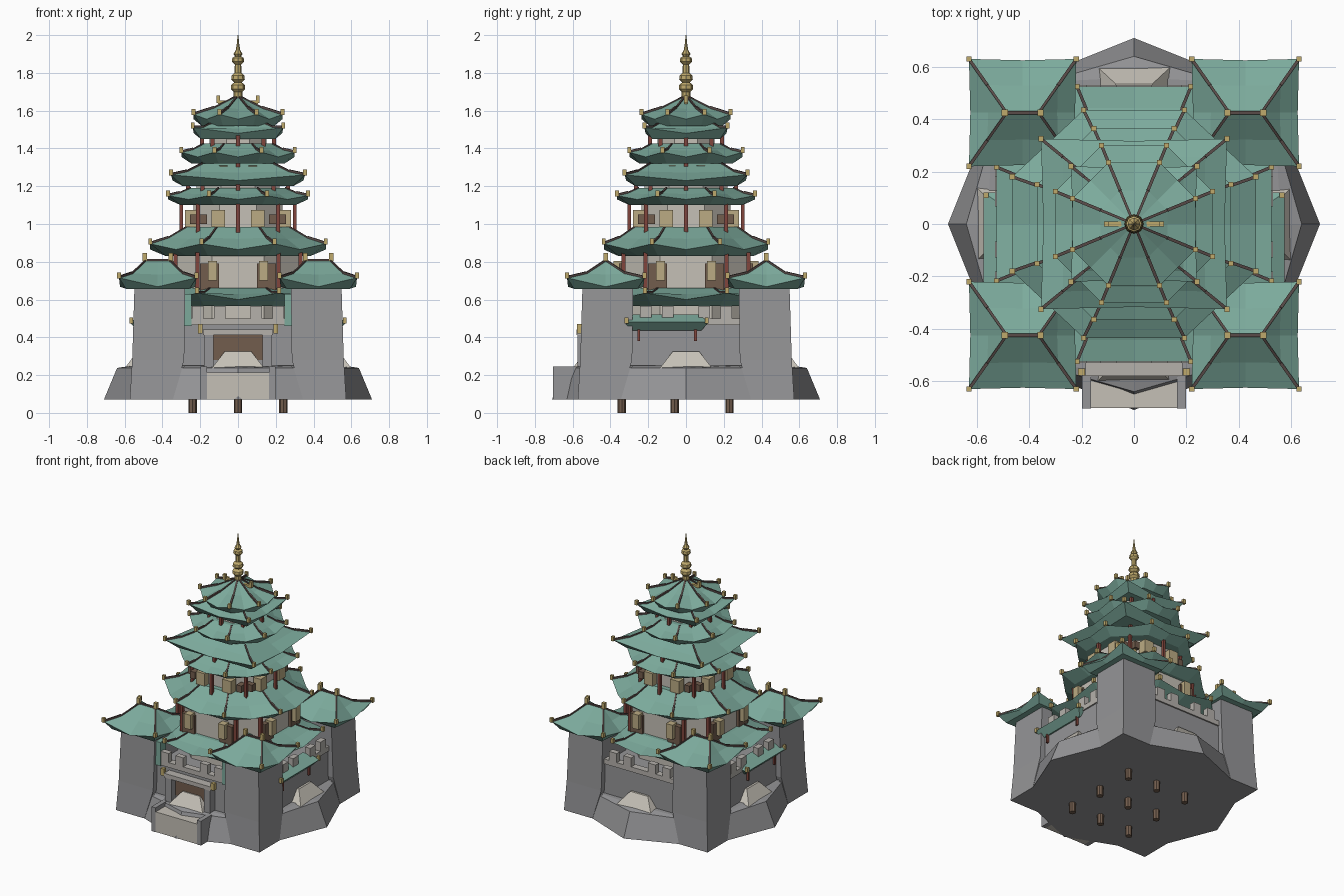
import bpy, bmesh, math
from mathutils import Vector, Matrix

if "Cube" in bpy.data.objects:
    bpy.data.objects.remove(bpy.data.objects["Cube"], do_unlink=True)


def material(name, rgb):
    m = bpy.data.materials.new(name)
    m.use_nodes = True
    m.diffuse_color = (*rgb, 1)
    m.node_tree.nodes["Principled BSDF"].inputs["Base Color"].default_value = (*rgb, 1)
    return m


GREEN = material("roof green", (0.2, 0.4, 0.33))
GREY = material("stone grey", (0.3, 0.3, 0.31))
PALE = material("pale stone", (0.46, 0.44, 0.41))
PLASTER = material("plaster", (0.56, 0.53, 0.47))
GOLD = material("gold", (0.52, 0.4, 0.15))
TAN = material("tan panel", (0.5, 0.41, 0.23))
RED = material("column red", (0.22, 0.06, 0.045))
BROWN = material("timber brown", (0.17, 0.11, 0.075))
DARK = material("hip ridge dark", (0.1, 0.07, 0.065))


def finish(bm, name, mat):
    bmesh.ops.recalc_face_normals(bm, faces=bm.faces)
    mesh = bpy.data.meshes.new(name)
    bm.to_mesh(mesh)
    bm.free()
    mesh.materials.append(mat)
    ob = bpy.data.objects.new(name, mesh)
    bpy.context.collection.objects.link(ob)


def box(bm, x, y, z):
    # x, y, z are (low, high) ranges
    mid = Vector(((x[0] + x[1]) / 2, (y[0] + y[1]) / 2, (z[0] + z[1]) / 2))
    size = Matrix.Diagonal((abs(x[1] - x[0]), abs(y[1] - y[0]), abs(z[1] - z[0]), 1))
    return bmesh.ops.create_cube(bm, size=1, matrix=Matrix.Translation(mid) @ size)["verts"]


def block(bm, c, w, h):
    box(bm, (c[0] - w, c[0] + w), (c[1] - w, c[1] + w), (c[2] - h, c[2] + h))


def bar(bm, p, q, w):
    d = q - p
    m = Matrix.Translation((p + q) / 2) @ d.to_track_quat("Z", "Y").to_matrix().to_4x4()
    bmesh.ops.create_cube(bm, size=1, matrix=m @ Matrix.Diagonal((w, w, d.length, 1)))


def loft(bm, rings):
    rows = [[bm.verts.new(p) for p in ring] for ring in rings]
    n = len(rows[0])
    for a, b in zip(rows, rows[1:]):
        for i in range(n):
            bm.faces.new((a[i], a[(i + 1) % n], b[(i + 1) % n], b[i]))
    bm.faces.new(rows[0][::-1])
    bm.faces.new(rows[-1])


R8 = 1 / math.cos(math.pi / 8)
OCT = [(R8 * math.cos(a), R8 * math.sin(a)) for a in [math.pi / 8 + k * math.pi / 4 for k in range(8)]]
SQUARE = [(1, 1), (-1, 1), (-1, -1), (1, -1)]


def roof(name, shape, centre, half, top, zs):
    # zs: underside, eave middle, corner tip, top; square eaves bow inwards
    (rx, ry), (tx, ty) = half, top
    zb, ze, zt, zp = zs
    cx, cy = centre
    bow = 0.975 if shape is SQUARE else 1
    levels = [(0.82 * rx, 0.82 * ry, zb, 0), (rx, ry, ze, zt - ze),
              (rx * 0.5 + tx * 0.5, ry * 0.5 + ty * 0.5, ze + (zp - ze) * 0.47, 0.006), (tx, ty, zp, 0)]
    rings, hips = [], []
    for sx, sy, z, lift in levels:
        pts = [Vector((cx + x * sx, cy + y * sy, z + lift)) for x, y in shape]
        ring = []
        for i, p in enumerate(pts):
            m = (p + pts[(i + 1) % len(pts)]) / 2
            ring += [p, Vector((cx + (m.x - cx) * bow, cy + (m.y - cy) * bow, z))]
        rings.append(ring)
        hips.append(pts)
    bm = bmesh.new()
    loft(bm, rings)
    finish(bm, name, GREEN)
    ridges, knobs = bmesh.new(), bmesh.new()
    for a, b, c in zip(*hips[1:]):
        up = Vector((0, 0, 0.004))
        bar(ridges, a + up, b + up, 0.012)
        bar(ridges, b, c, 0.01)
        block(knobs, a + up * 3, 0.01, 0.016)
    finish(ridges, name + "_hips", DARK)
    finish(knobs, name + "_finials", GOLD)


# Timber footings under the base
bm = bmesh.new()
for x in (-0.24, 0, 0.24):
    for y in (-0.34, -0.06, 0.23):
        bmesh.ops.create_cone(bm, segments=8, radius1=0.022, radius2=0.022, depth=0.08, cap_ends=True,
                              matrix=Matrix.Translation((x, y, 0.04)))
finish(bm, "footings", BROWN)

# Stone plinth with a pointed bulge between the towers on each side
bm = bmesh.new()
rings = []
for c, s, m, z in ((0.572, 0.345, 0.71, 0.07), (0.555, 0.295, 0.64, 0.238), (0.545, 0.28, 0.56, 0.25)):
    ring = []
    for k in range(4):
        turn = Matrix.Rotation(k * math.pi / 2, 3, "Z")
        ring += [turn @ Vector(p) for p in ((c, -c, z), (c, -s, z), (m, 0, z), (c, s, z))]
    rings.append(ring)
loft(bm, rings)
finish(bm, "plinth", GREY)

# Curtain wall mass and four tapered corner towers
bm = bmesh.new()
box(bm, (-0.52, 0.52), (-0.52, 0.52), (0.08, 0.47))
for sx, sy in SQUARE:
    rings = []
    for lo, hi, z in ((0.345, 0.573, 0.07), (0.285, 0.56, 0.28), (0.28, 0.548, 0.67)):
        rings.append([(sx * x, sy * y, z) for x, y in ((lo, lo), (hi, lo), (hi, hi), (lo, hi))])
    loft(bm, rings)
finish(bm, "castle_walls", GREY)

for i, (sx, sy) in enumerate(SQUARE):
    c = (sx * 0.425, sy * 0.425)
    roof(f"tower_roof_{i}", SQUARE, c, (0.205, 0.205), (0.065, 0.006), (0.657, 0.668, 0.715, 0.805))
    bm = bmesh.new()
    bar(bm, Vector((c[0] - 0.065, c[1], 0.807)), Vector((c[0] + 0.065, c[1], 0.807)), 0.014)
    finish(bm, f"tower_ridge_{i}", DARK)
    bm = bmesh.new()
    for d in (-0.068, 0.068):
        block(bm, (c[0] + d, c[1], 0.825), 0.012, 0.022)
    finish(bm, f"tower_ridge_finials_{i}", GOLD)

# Parapets, sloping buttresses, doors and panels, repeated on four sides
parapet, buttress, doors, panels = [bmesh.new() for _ in range(4)]
for k in range(4):
    turn = Matrix.Rotation(k * math.pi / 2, 4, "Z")

    def side(bm, x, y, z):
        bmesh.ops.transform(bm, matrix=turn, verts=box(bm, x, y, z))

    side(parapet, (-0.29, 0.29), (-0.53, -0.48), (0.465, 0.5))
    before = set(buttress.verts)
    loft(buttress, [[(-0.14, -0.6, 0.235), (0.14, -0.6, 0.235), (0.14, -0.5, 0.235), (-0.14, -0.5, 0.235)],
                    [(-0.07, -0.535, 0.325), (0.07, -0.535, 0.325), (0.07, -0.5, 0.325), (-0.07, -0.5, 0.325)]])
    bmesh.ops.transform(buttress, matrix=turn, verts=[v for v in buttress.verts if v not in before])
    for s in (-1, 1):
        for x in (0.097, 0.213):
            side(parapet, (s * x - 0.031, s * x + 0.031), (-0.53, -0.49), (0.5, 0.565))
        side(doors, (s * 0.1, s * 0.2), (-0.355, -0.32), (0.64, 0.79))
        side(doors, (s * 0.165, s * 0.205), (-0.255, -0.2), (1.0, 1.05))
        side(panels, (s * 0.11, s * 0.16), (-0.385, -0.33), (0.7, 0.805))
        side(panels, (s * 0.07, s * 0.14), (-0.28, -0.22), (0.985, 1.075))
        side(panels, (s * 0.055, s * 0.1), (-0.21, -0.17), (1.26, 1.31))
finish(parapet, "parapets", PALE)
finish(buttress, "sloping_buttresses", PLASTER)
finish(doors, "doors", BROWN)
finish(panels, "door_panels", TAN)

# Front gate with forecourt
bm = bmesh.new()
box(bm, (-0.165, 0.165), (-0.702, -0.57), (0.07, 0.215))
finish(bm, "forecourt", PLASTER)
bm = bmesh.new()
for s in (-1, 1):
    box(bm, (s * 0.165, s * 0.198), (-0.705, -0.55), (0.07, 0.245))
    box(bm, (s * 0.13, s * 0.18), (-0.575, -0.5), (0.1, 0.415))
finish(bm, "gate_posts", GREY)
bm = bmesh.new()
box(bm, (-0.185, 0.185), (-0.58, -0.5), (0.412, 0.442))
finish(bm, "gate_lintel", PALE)
bm = bmesh.new()
box(bm, (-0.13, 0.13), (-0.527, -0.5), (0.28, 0.412))
finish(bm, "gate_door", BROWN)
bm = bmesh.new()
for s in (-1, 1):
    block(bm, (s * 0.2, -0.565, 0.445), 0.013, 0.025)
finish(bm, "gate_lanterns", GOLD)
bm = bmesh.new()
for s in (-1, 1):
    box(bm, (s * 0.245, s * 0.29), (-0.535, -0.47), (0.46, 0.63))
finish(bm, "wall_hangings", GREEN)

# Small awning on each flank
green, posts, knobs = [bmesh.new() for _ in range(3)]
for s in (-1, 1):
    loft(green, [[(s * x0, y0, z), (s * x1, y0, z), (s * x1, y1, z), (s * x0, y1, z)]
                 for x0, x1, y0, y1, z in ((0.47, 0.53, -0.29, 0.08, 0.435), (0.47, 0.575, -0.325, 0.12, 0.48),
                                           (0.47, 0.5, -0.28, 0.07, 0.52))])
    for y in (-0.25, 0.05):
        block(posts, (s * 0.53, y, 0.415), 0.007, 0.035)
    for y in (-0.315, 0.11):
        block(knobs, (s * 0.565, y, 0.488), 0.01, 0.016)
finish(green, "flank_awnings", GREEN)
finish(posts, "awning_posts", RED)
finish(knobs, "awning_finials", GOLD)

# Storeys: plaster cores with columns
cores = [(0.335, 0.45, 0.86), (0.235, 0.93, 1.14), (0.22, 1.12, 1.24), (0.18, 1.23, 1.36),
         (0.15, 1.36, 1.49), (0.13, 1.47, 1.56)]
for i, (r, z0, z1) in enumerate(cores):
    bm = bmesh.new()
    loft(bm, [[(x * r, y * r, z) for x, y in OCT] for z in (z0, z1)])
    finish(bm, f"storey_{i}", PLASTER)
bm = bmesh.new()
for r, z0, z1 in ((0.3, 0.93, 1.13), (0.265, 1.14, 1.24), (0.2, 1.25, 1.36), (0.19, 1.38, 1.48), (0.15, 1.48, 1.55)):
    for k in range(8):
        a = k * math.pi / 4
        block(bm, (r * math.cos(a), r * math.sin(a), (z0 + z1) / 2), 0.01, (z1 - z0) / 2)
for sx, sy in SQUARE:
    for x, y in ((0.215, 0.33), (0.33, 0.215)):
        block(bm, (sx * x, sy * y, 0.74), 0.011, 0.11)
finish(bm, "columns", RED)

# Stacked roofs, eight-sided and four-sided
tiers = [("first", OCT, (0.525, 0.525), 0.36, (0.565, 0.6, 0.635, 0.66)),
         ("second", OCT, (0.465, 0.435), 0.27, (0.83, 0.865, 0.895, 0.985)),
         ("third", OCT, (0.37, 0.365), 0.25, (1.1, 1.13, 1.15, 1.19)),
         ("fourth", SQUARE, (0.355, 0.325), 0.19, (1.2, 1.23, 1.26, 1.32)),
         ("fifth", OCT, (0.3, 0.3), 0.18, (1.32, 1.355, 1.38, 1.425)),
         ("sixth", SQUARE, (0.24, 0.22), 0.14, (1.45, 1.48, 1.51, 1.535)),
         ("top", OCT, (0.235, 0.235), 0.02, (1.52, 1.555, 1.58, 1.67))]
for name, shape, half, top, zs in tiers:
    roof(name + "_roof", shape, (0, 0), half, (top, top), zs)

# Crown ridge and turned spire
bm = bmesh.new()
bar(bm, Vector((-0.105, 0, 1.645)), Vector((0.105, 0, 1.645)), 0.018)
for s in (-1, 1):
    block(bm, (s * 0.105, 0, 1.66), 0.01, 0.02)
finish(bm, "crown_ridge", GOLD)
profile = [(0.024, 1.64), (0.024, 1.7), (0.038, 1.715), (0.036, 1.735), (0.02, 1.75), (0.036, 1.765),
           (0.034, 1.785), (0.018, 1.8), (0.017, 1.845), (0.032, 1.86), (0.03, 1.88),
           (0.016, 1.888), (0.024, 1.9), (0.012, 1.92), (0.007, 1.95), (0.002, 2.0)]
bm = bmesh.new()
loft(bm, [[(r * math.cos(k * math.pi / 4), r * math.sin(k * math.pi / 4), z) for k in range(8)] for r, z in profile])
finish(bm, "spire", GOLD)
